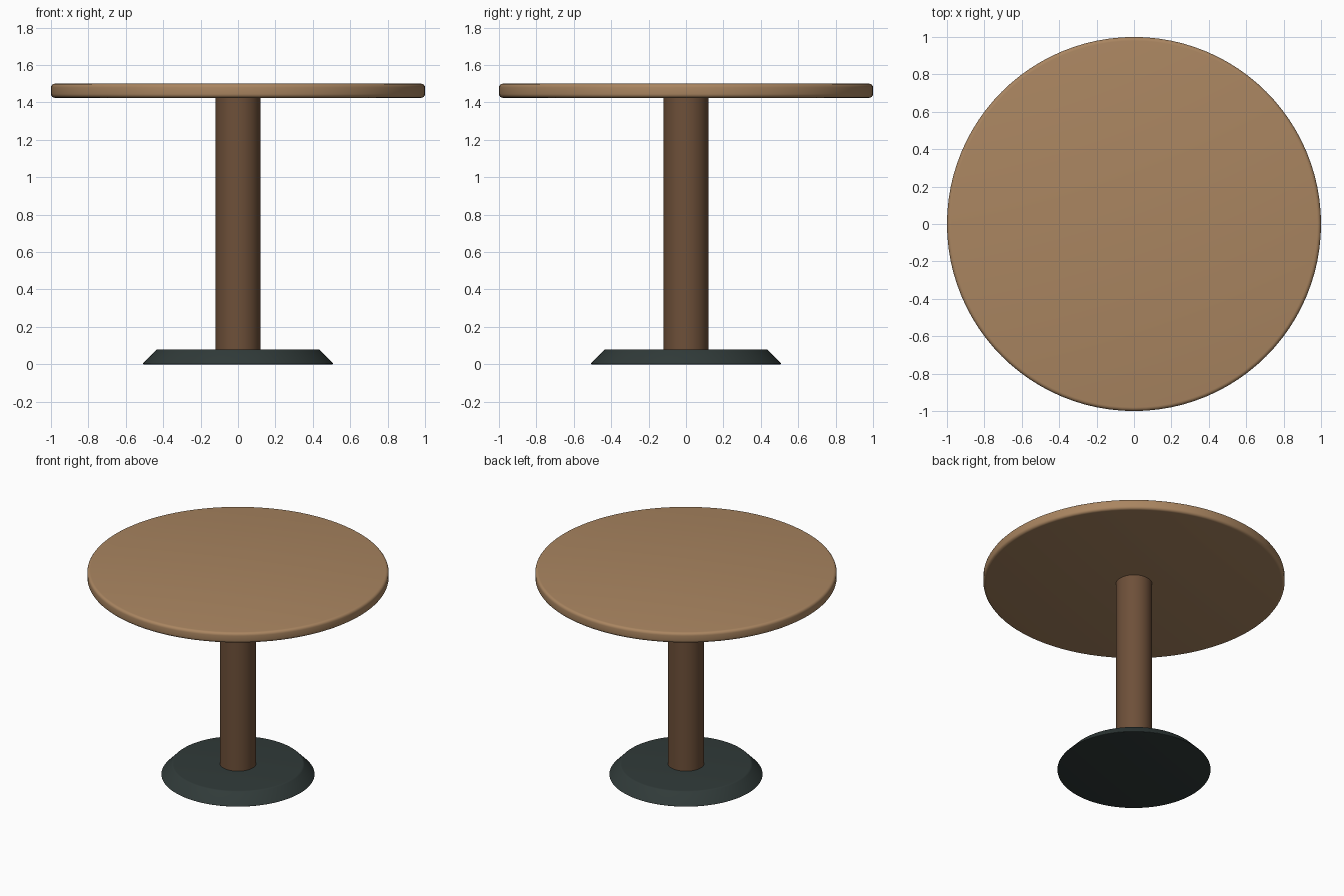
import bpy
import math

cube = bpy.data.objects.get("Cube")
if cube:
    bpy.data.objects.remove(cube, do_unlink=True)


def make_material(name, color):
    mat = bpy.data.materials.new(name)
    mat.use_nodes = True
    mat.diffuse_color = (*color, 1)
    mat.node_tree.nodes["Principled BSDF"].inputs["Base Color"].default_value = (*color, 1)
    return mat


def make_disc(name, radius, bottom, top, mat, top_radius=None, bevel=0.0, segments=96):
    """Upright round solid, optionally tapered, with rounded rims."""
    bpy.ops.mesh.primitive_cone_add(
        vertices=segments, radius1=radius, radius2=top_radius or radius,
        depth=top - bottom, location=(0, 0, (bottom + top) / 2))
    obj = bpy.context.object
    obj.name = name
    obj.data.materials.append(mat)
    if bevel:
        mod = obj.modifiers.new("rounded_rim", "BEVEL")
        mod.width = bevel
        mod.segments = 4
        mod.limit_method = "ANGLE"
        mod.angle_limit = math.radians(30)
        bpy.ops.object.modifier_apply(modifier=mod.name)
    bpy.ops.object.shade_smooth_by_angle(angle=math.radians(35))
    return obj


light_wood = make_material("light wood", (0.40, 0.235, 0.118))
dark_wood = make_material("dark wood", (0.155, 0.08, 0.041))
dark_metal = make_material("dark metal", (0.03, 0.043, 0.041))

# Flared foot, column and round top
make_disc("base", 0.512, 0.0, 0.08, dark_metal, top_radius=0.435, bevel=0.008)
make_disc("column", 0.12, 0.07, 1.435, dark_wood, segments=64)
make_disc("table_top", 1.0, 1.425, 1.5, light_wood, bevel=0.02)
